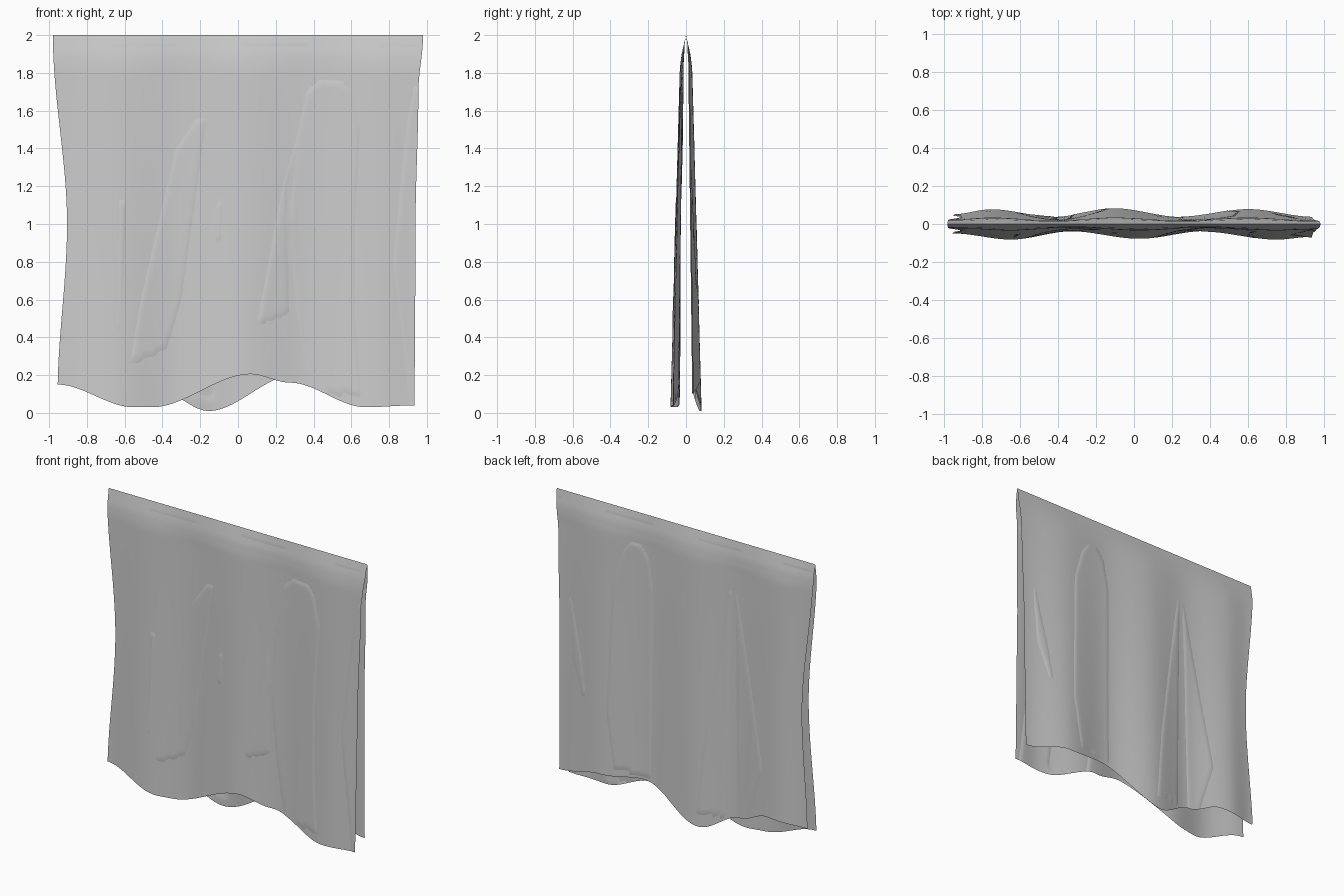
import bpy, bmesh, math

if "Cube" in bpy.data.objects:
    bpy.data.objects.remove(bpy.data.objects["Cube"])

NX, NZ = 110, 70


def curve(points, t, smooth=True):
    """Eased interpolation through (position, value) pairs."""
    if t <= points[0][0]:
        return points[0][1]
    for (a, va), (b, vb) in zip(points, points[1:]):
        if t <= b:
            f = (t - a) / (b - a)
            if smooth:
                f = f * f * (3 - 2 * f)
            return va + (vb - va) * f
    return points[-1][1]


# side outlines of the sheet, by height
LEFT = [(.1, -.955), (1.0, -.905), (2, -.98)]
RIGHT = [(0, .935), (1.0, .94), (1.7, .955), (2, .98)]
# half-depth of the hang and fold strength, by height
DEPTH = [(0, .061), (1.83, .025), (1.9, .019), (2, 0)]
FOLD = [(0, .022), (1.8, .008), (2, 0)]

# hems (height by x), fold shapes (-1..1 by x), and sunken creases where the
# lining shows through, each as rows of (height, left x, right x)
FRONT = dict(
    sign=-1,
    hem=[(-.95, .15), (-.55, .03), (-.45, .03), (.07, .205), (.28, .16),
         (.68, .03), (.94, .04)],
    fold=[(-.95, -.4), (-.65, 1), (-.33, -1), (.03, 1), (.37, -1), (.75, 1), (.94, .3)],
    creases=[
        [(.25, -.58, -.57), (.33, -.56, -.38), (.6, -.515, -.3), (1.4, -.33, -.19),
         (1.57, -.21, -.165)],
        [(.09, .38, .65), (.5, .315, .62), (1.0, .265, .62), (1.5, .32, .645),
         (1.7, .36, .6), (1.77, .44, .54)],
        [(.03, .91, .96), (.8, .82, .96), (1.55, .895, .97), (1.72, .93, .97)],
        [(.46, .09, .1), (.52, .11, .27), (1.2, .235, .26), (1.5, .32, .33)],
        [(.43, -.635, -.62), (1.13, -.63, -.59)],
        [(.9, -.12, -.09), (1.13, -.115, -.085)],
    ])
BACK = dict(
    sign=1,
    hem=[(-.95, .2), (-.66, .21), (-.43, .13), (-.15, .01), (.3, .2), (.6, .17), (.94, .1)],
    fold=[(-.95, -.3), (-.75, 1), (-.42, -1), (-.1, 1), (.25, -1), (.6, 1), (.94, -1)],
    creases=[
        [(.22, .24, .5), (.6, .24, .56), (1.5, .23, .53), (1.72, .27, .46), (1.8, .33, .4)],
        [(.1, -.33, -.13), (.6, -.34, -.18), (1.66, -.365, -.345)],
        [(.1, -.5, -.42), (.5, -.62, -.41), (1.2, -.49, -.4), (1.66, -.4, -.385)],
        [(.65, .72, .75), (.9, .76, .84), (1.3, .85, .87)],
    ])


def crease_offset(side, x, z):
    """Lining lies behind the cloth, except inside a crease."""
    margin = -1
    for rows in side['creases']:
        if rows[0][0] <= z <= rows[-1][0]:
            lo = curve([(r[0], r[1]) for r in rows], z, False)
            hi = curve([(r[0], r[2]) for r in rows], z, False)
            margin = max(margin, min(x - lo, hi - x))
    return max(-.005, min(.003, margin * .3))


def panel(name, side, lining):
    s = side['sign']
    bm = bmesh.new()
    grid = []
    for j in range(NZ + 1):
        row = []
        for i in range(NX + 1):
            u = i / NX
            hem = curve(side['hem'], -.95 + 1.89 * u)
            z = 2 - (2 - hem) * (j / NZ) ** 1.1
            lo, hi = curve(LEFT, z), curve(RIGHT, z)
            x = lo + (hi - lo) * u
            d = curve(DEPTH, z, False) + curve(FOLD, z, False) * curve(side['fold'], x)
            if lining and j > 3:
                d += crease_offset(side, x, z)
            row.append(bm.verts.new((x, s * max(d, 0), z)))
        grid.append(row)
    # cloth faces outward, lining faces inward
    for j in range(NZ):
        for i in range(NX):
            q = [grid[j][i], grid[j + 1][i], grid[j + 1][i + 1], grid[j][i + 1]]
            if (s > 0) != lining:
                q.reverse()
            bm.faces.new(q)
    mesh = bpy.data.meshes.new(name)
    bm.to_mesh(mesh)
    bm.free()
    mesh.shade_smooth()
    ob = bpy.data.objects.new(name, mesh)
    bpy.context.collection.objects.link(ob)


# folded cloth: front and back drops joined along the top ridge
for label, side in (('front', FRONT), ('back', BACK)):
    panel(label + '_cloth', side, False)
    panel(label + '_lining', side, True)
